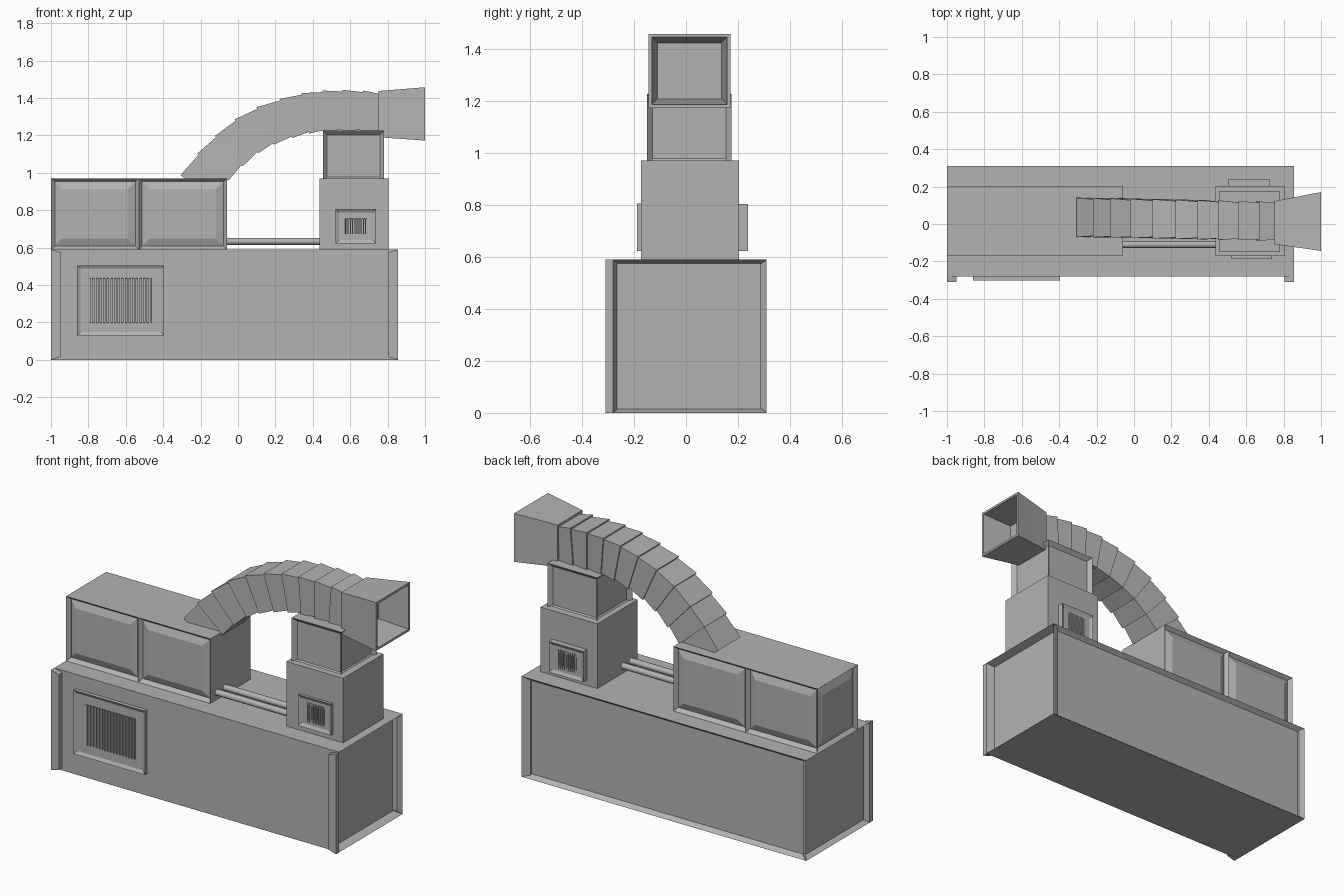
import bpy, bmesh, math
from mathutils import Vector

if "Cube" in bpy.data.objects:
    bpy.data.objects.remove(bpy.data.objects["Cube"])

grey = bpy.data.materials.new("plain_grey")
grey.diffuse_color = (0.45, 0.45, 0.45, 1)
grey.use_nodes = True
grey.node_tree.nodes["Principled BSDF"].inputs["Base Color"].default_value = grey.diffuse_color


def finish(bm, name):
    bmesh.ops.recalc_face_normals(bm, faces=bm.faces)
    me = bpy.data.meshes.new(name)
    bm.to_mesh(me)
    bm.free()
    me.materials.append(grey)
    ob = bpy.data.objects.new(name, me)
    bpy.context.collection.objects.link(ob)
    return ob


def add_box(bm, x, y, z):
    vs = bmesh.ops.create_cube(bm, size=1)["verts"]
    for v in vs:
        v.co = Vector([(r[0] + r[1]) / 2 + c * (r[1] - r[0])
                       for c, r in zip(v.co, (x, y, z))])


def inset(bm, direction, *steps):
    """Inset every face pointing in a direction; steps are (margin, depth)."""
    d = Vector(direction)
    bm.normal_update()
    faces = [f for f in bm.faces if f.normal.dot(d) > 0.99]
    for margin, depth in steps:
        bmesh.ops.inset_individual(bm, faces=faces, thickness=margin,
                                   depth=depth, use_even_offset=True)


def loft(bm, a, b):
    """Closed solid between two quads."""
    va, vb = [bm.verts.new(p) for p in a], [bm.verts.new(p) for p in b]
    bm.faces.new(va)
    bm.faces.new(vb[::-1])
    for i in range(4):
        j = (i + 1) % 4
        bm.faces.new((va[j], va[i], vb[i], vb[j]))


FRONT, BACK, LEFT, RIGHT = (0, -1, 0), (0, 1, 0), (-1, 0, 0), (1, 0, 0)

# base cabinet with recessed back and ends
bm = bmesh.new()
add_box(bm, (-1, 0.855), (-0.28, 0.31), (0, 0.59))
inset(bm, BACK, (0.02, -0.025))
inset(bm, LEFT, (0.015, -0.03))
inset(bm, RIGHT, (0.015, -0.048))
finish(bm, "base_cabinet")

# front corner posts with bevelled ends
for name, xo, xi in (("left_post", -1, -0.95), ("right_post", 0.855, 0.805)):
    bm = bmesh.new()
    prof = [(xo, 0), (xi, 0.015), (xi, 0.575), (xo, 0.59)]
    loft(bm, [(x, -0.31, z) for x, z in prof], [(x, -0.28, z) for x, z in prof])
    finish(bm, name)

# upper left chest with raised panels
bm = bmesh.new()
add_box(bm, (-1, -0.06), (-0.172, 0.203), (0.59, 0.97))
bmesh.ops.bisect_plane(bm, geom=bm.verts[:] + bm.edges[:] + bm.faces[:],
                       plane_co=(-0.53, 0, 0), plane_no=(1, 0, 0))
for d in (FRONT, BACK, LEFT):
    inset(bm, d, (0.018, -0.022), (0.04, 0.016))
finish(bm, "panelled_chest")

# right tower and its framed top
bm = bmesh.new()
add_box(bm, (0.435, 0.805), (-0.172, 0.203), (0.59, 0.97))
finish(bm, "tower")

bm = bmesh.new()
add_box(bm, (0.455, 0.78), (-0.15, 0.175), (0.955, 1.225))
for d in (FRONT, BACK, LEFT, RIGHT):
    inset(bm, d, (0.022, -0.022))
finish(bm, "tower_top")


# slatted vents
def vent(name, x, z, y_wall, y_out, bars):
    s = 1 if y_out > y_wall else -1
    bm = bmesh.new()
    add_box(bm, x, sorted((y_wall, y_out)), z)
    border = 0.07 * (x[1] - x[0]) + 0.035
    inset(bm, (0, s, 0), (0.018, -0.01), (border - 0.018, 0), (0.002, -0.008))
    x0, x1 = x[0] + border, x[1] - border
    z0, z1 = z[0] + border * 0.7, z[1] - border * 0.7
    if bars > 12:
        z0, z1 = z[0] + border, z[1] - border
    pitch = (x1 - x0) / bars
    for i in range(bars):
        xc = x0 + (i + 0.5) * pitch
        add_box(bm, (xc - pitch * 0.3, xc + pitch * 0.3),
                sorted((y_out - s * 0.021, y_out - s * 0.006)), (z0, z1))
    finish(bm, name)


vent("base_vent", (-0.86, -0.395), (0.13, 0.505), -0.27, -0.302, 17)
vent("tower_front_vent", (0.522, 0.738), (0.622, 0.805), -0.16, -0.188, 10)
vent("tower_back_vent", (0.502, 0.727), (0.622, 0.802), 0.203, 0.238, 10)

# two pipes between chest and tower
for name, y in (("front_pipe", -0.11), ("back_pipe", -0.035)):
    bpy.ops.mesh.primitive_cylinder_add(vertices=16, radius=0.018, depth=0.51,
                                        location=(0.188, y, 0.633),
                                        rotation=(0, math.pi / 2, 0))
    ob = bpy.context.object
    ob.name = name
    ob.data.materials.append(grey)
    bpy.ops.object.shade_smooth_by_angle()

# curved duct of tapered overlapping segments
path = [(-0.22, 0.92), (-0.135, 1.03), (-0.05, 1.115), (0.045, 1.195),
        (0.145, 1.25), (0.255, 1.29), (0.36, 1.318), (0.46, 1.33),
        (0.56, 1.333), (0.66, 1.33), (0.76, 1.318)]
pts = [Vector((x, 0.035 - 0.022 * (x + 0.2), z)) for x, z in path]


def ring(i, half_w, half_h, shift=0):
    t = (pts[min(i + 1, len(pts) - 1)] - pts[max(i - 1, 0)]).normalized()
    up = t.cross(Vector((0, 1, 0))) * -1
    side = Vector((0, 1, 0))
    c = pts[i] + t * shift
    return [c + side * a * half_w + up * b * half_h
            for a, b in ((-1, -1), (1, -1), (1, 1), (-1, 1))]


for i in range(len(pts) - 1):
    bm = bmesh.new()
    loft(bm, ring(i, 0.105, 0.11), ring(i + 1, 0.097, 0.101, 0.006))
    finish(bm, "duct_segment_%02d" % (i + 1))


# flared hollow nozzle
def section(x, y0, y1, z0, z1):
    return [(x, y0, z0), (x, y1, z0), (x, y1, z1), (x, y0, z1)]


bm = bmesh.new()
loft(bm, section(0.75, -0.108, 0.122, 1.19, 1.437),
     section(1.0, -0.144, 0.171, 1.172, 1.457))
bmesh.ops.recalc_face_normals(bm, faces=bm.faces)
inset(bm, RIGHT, (0.013, 0), (0.022, -0.18))
finish(bm, "nozzle")
